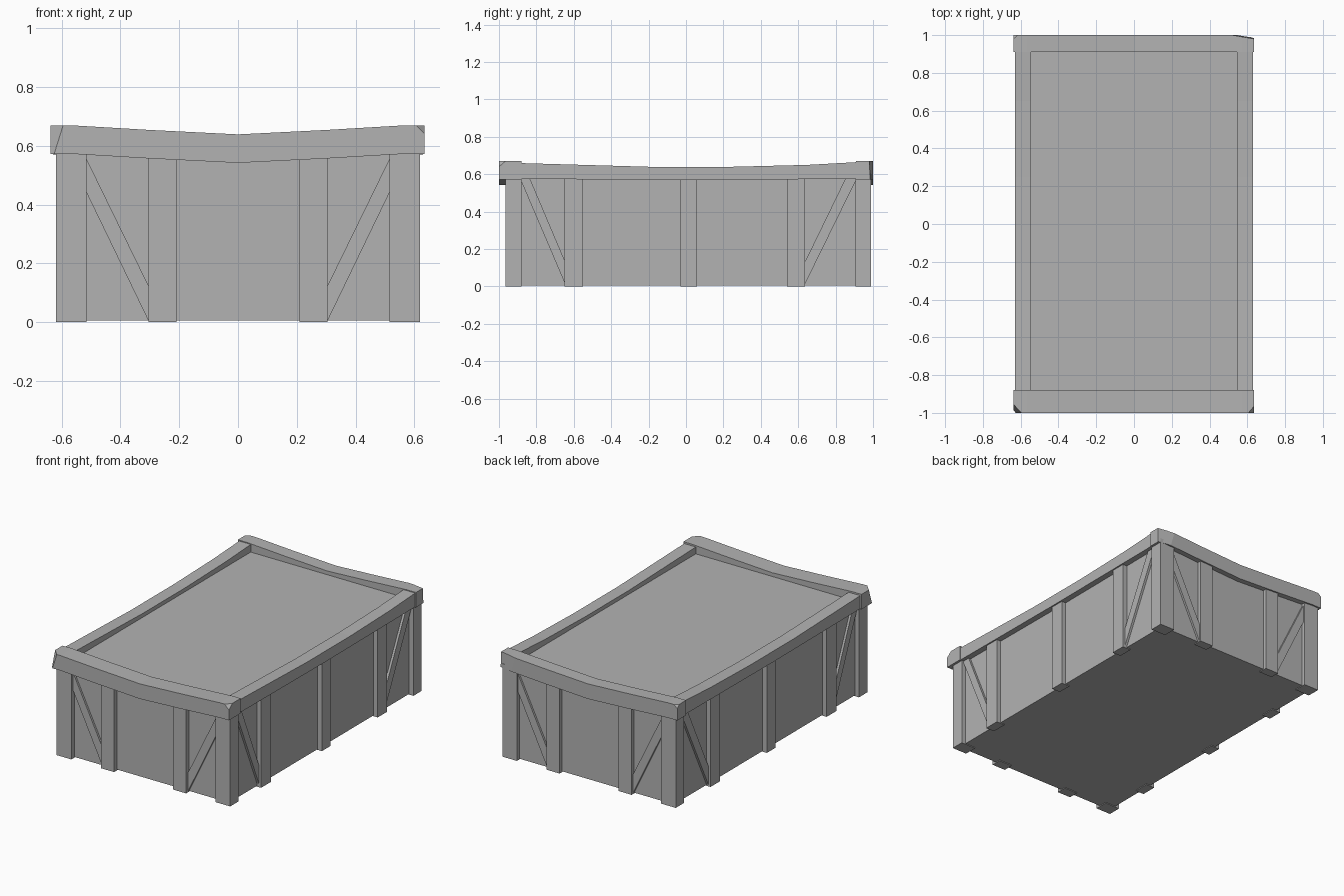
import bpy, bmesh
from mathutils import Vector

if "Cube" in bpy.data.objects:
    bpy.data.objects.remove(bpy.data.objects["Cube"])

GREY = (0.45, 0.45, 0.45, 1)
mat = bpy.data.materials.new("plain grey")
mat.use_nodes = True
mat.diffuse_color = GREY
mat.node_tree.nodes["Principled BSDF"].inputs["Base Color"].default_value = GREY


def finish(name, bm):
    bmesh.ops.recalc_face_normals(bm, faces=bm.faces)
    mesh = bpy.data.meshes.new(name)
    bm.to_mesh(mesh)
    bm.free()
    mesh.materials.append(mat)
    obj = bpy.data.objects.new(name, mesh)
    bpy.context.collection.objects.link(obj)
    return obj


def prism(name, outline, place, near, far):
    """Extrude a 2D outline; place(u, v, depth) gives the 3D point."""
    bm = bmesh.new()
    a = [bm.verts.new(place(u, v, near)) for u, v in outline]
    b = [bm.verts.new(place(u, v, far)) for u, v in outline]
    bm.faces.new(a)
    bm.faces.new(b[::-1])
    for i in range(len(a)):
        j = (i + 1) % len(a)
        bm.faces.new((a[i], a[j], b[j], b[i]))
    return finish(name, bm)


def box(name, x, y, z):
    outline = [(x[0], y[0]), (x[1], y[0]), (x[1], y[1]), (x[0], y[1])]
    return prism(name, outline, lambda u, v, d: (u, v, d), *z)


def cut(obj, *points):
    """Slice off the corner outside the plane through three points."""
    p, q, r = map(Vector, points)
    normal = (q - p).cross(r - p)
    if normal.dot(p) < 0:
        normal.negate()
    bm = bmesh.new()
    bm.from_mesh(obj.data)
    geom = bm.verts[:] + bm.edges[:] + bm.faces[:]
    res = bmesh.ops.bisect_plane(bm, geom=geom, plane_co=p, plane_no=normal, clear_outer=True)
    edges = [e for e in res["geom_cut"] if isinstance(e, bmesh.types.BMEdge)]
    bmesh.ops.holes_fill(bm, edges=edges)
    bmesh.ops.recalc_face_normals(bm, faces=bm.faces)
    bm.to_mesh(obj.data)
    bm.free()


def along_x(u, v, d):
    return (u, d, v)


def along_y(u, v, d):
    return (d, u, v)


# Body and recessed top
box("crate_body", (-0.59, 0.59), (-0.935, 0.965), (0.005, 0.585))
box("recessed_top", (-0.57, 0.57), (-0.9, 0.93), (0.5, 0.615))

# Corner posts
for sx, side in ((-1, "right"), (1, "left")):
    xs = sorted((sx * 0.515, sx * 0.62))
    box(f"front_corner_post_{side}", xs, (-0.965, -0.88), (0, 0.6))
    box(f"back_corner_post_{side}", xs, (0.905, 0.99), (0, 0.6))

    # Posts and diagonal braces on the two ends
    for end, y_in, y_post, y_brace in (("front", -0.9, -0.965, -0.948), ("back", 0.93, 0.99, 0.978)):
        box(f"{end}_post_{side}", sorted((sx * 0.21, sx * 0.305)), sorted((y_in, y_post)), (0, 0.56))
        brace = [(sx * 0.305, 0.005), (sx * 0.52, 0.45), (sx * 0.52, 0.565), (sx * 0.305, 0.125)]
        prism(f"{end}_brace_{side}", brace, along_x, y_in, y_brace)

    # Posts and diagonal braces on the long sides
    for label, y in (("front", (-0.65, -0.55)), ("middle", (-0.03, 0.06)), ("back", (0.54, 0.635))):
        box(f"{side}_side_{label}_post", sorted((sx * 0.56, sx * 0.62)), y, (0, 0.59))
    for label, lo, hi in (("front", -0.645, -0.88), ("back", 0.635, 0.905)):
        brace = [(lo, 0.01), (hi, 0.56), (hi, 0.585), (lo + (hi - lo) * 0.82, 0.585), (lo, 0.13)]
        prism(f"{side}_side_{label}_brace", brace, along_y, sx * 0.56, sx * 0.605)

    # Sagging side rim
    top = [(0.92, 0.665), (0.65, 0.65), (0.25, 0.64), (-0.2, 0.64), (-0.55, 0.65), (-0.9, 0.66)]
    rim = [(-0.9, 0.575), (0, 0.57), (0.92, 0.575)] + top
    prism(f"{side}_rim", rim, along_y, sx * 0.546, sx * 0.629)

# Sagging end rims with worn corners
sag = [(-0.638, 0), (-0.57, 0), (-0.3, 0.016), (0, 0.031), (0.3, 0.016), (0.57, 0), (0.635, 0)]
outline = [(x, 0.573 - s) for x, s in sag] + [(x, 0.67 - s) for x, s in sag[::-1]]
front = prism("front_rim", outline, along_x, -1, -0.88)
back = prism("back_rim", outline, along_x, 0.91, 1)
cut(front, (0.605, -1, 0.67), (0.635, -0.965, 0.67), (0.635, -1, 0.64))
cut(front, (-0.595, -1, 0.67), (-0.638, -0.955, 0.67), (-0.617, -1, 0.6))
cut(back, (0.52, 1, 0.67), (0.635, 0.98, 0.67), (0.635, 0.985, 0.57))
cut(back, (-0.615, 1, 0.67), (-0.638, 0.98, 0.67), (-0.638, 1, 0.65))
